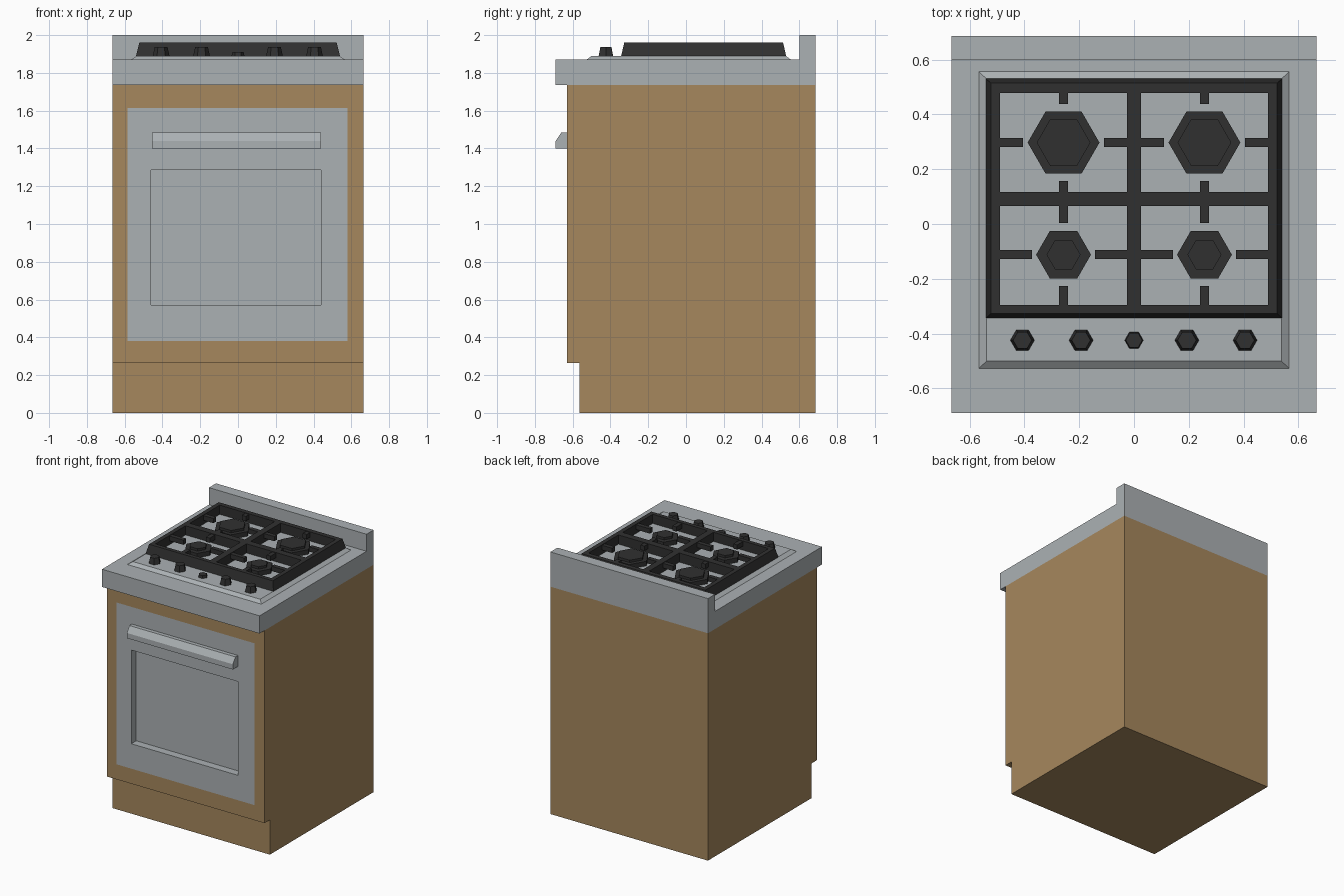
import bpy, bmesh
from mathutils import Vector

if "Cube" in bpy.data.objects:
    bpy.data.objects.remove(bpy.data.objects["Cube"])


def material(name, color):
    m = bpy.data.materials.new(name)
    m.use_nodes = True
    m.diffuse_color = (*color, 1)
    m.node_tree.nodes["Principled BSDF"].inputs["Base Color"].default_value = (*color, 1)
    return m


WOOD = material("wood", (0.38, 0.245, 0.11))
STEEL = material("steel", (0.41, 0.44, 0.455))
IRON = material("cast_iron", (0.03, 0.03, 0.03))


def finish(name, bm, *mats):
    bmesh.ops.recalc_face_normals(bm, faces=bm.faces[:])
    mesh = bpy.data.meshes.new(name)
    bm.to_mesh(mesh)
    bm.free()
    for m in mats:
        mesh.materials.append(m)
    obj = bpy.data.objects.new(name, mesh)
    bpy.context.collection.objects.link(obj)
    return obj


def extrude_profile(points, x0, x1):
    """Solid from a (y, z) side profile swept along x."""
    bm = bmesh.new()
    face = bm.faces.new([bm.verts.new((x0, y, z)) for y, z in points])
    new = bmesh.ops.extrude_face_region(bm, geom=[face])["geom"]
    bmesh.ops.translate(bm, verts=[v for v in new if isinstance(v, bmesh.types.BMVert)],
                        vec=(x1 - x0, 0, 0))
    bmesh.ops.recalc_face_normals(bm, faces=bm.faces[:])
    return bm


def add_box(bm, x0, x1, y0, y1, z0, z1):
    verts = bmesh.ops.create_cube(bm, size=1)["verts"]
    for v in verts:
        v.co = ((x0, x1)[v.co.x > 0], (y0, y1)[v.co.y > 0], (z0, z1)[v.co.z > 0])
    return verts


def add_hex(bm, x, y, z0, z1, r0, r1):
    cone = bmesh.ops.create_cone(bm, cap_ends=True, segments=6, radius1=r0, radius2=r1,
                                 depth=z1 - z0)["verts"]
    # Points of the hexagon lie along x
    lo = min(cone, key=lambda v: abs(v.co.y))
    turned = abs(lo.co.y) < 1e-4 and abs(lo.co.x) > 1e-4
    for v in cone:
        cx, cy = (v.co.x, v.co.y) if turned else (v.co.y, v.co.x)
        v.co = (x + cx, y + cy, v.co.z + (z0 + z1) / 2)


def inset_rect(bm, face, x0, x1, z0, z1):
    """Inset a front face so that its inner part fills the given rectangle."""
    c = face.calc_center_median()
    bmesh.ops.inset_individual(bm, faces=[face], thickness=0.02)
    for v in face.verts:
        v.co.x = x0 if v.co.x < c.x else x1
        v.co.z = z0 if v.co.z < c.z else z1


# Cabinet body with toe recess, steel door and sunken window
FRONT, BACK, HALF = -0.63, 0.685, 0.665
bm = extrude_profile([(-0.565, 0), (BACK, 0), (BACK, 1.735), (FRONT, 1.735),
                      (FRONT, 0.265), (-0.565, 0.265)], -HALF, HALF)
door = next(f for f in bm.faces if f.normal.y < -0.9 and f.calc_center_median().z > 0.5)
inset_rect(bm, door, -0.585, 0.58, 0.38, 1.615)
door.material_index = 1
corners = list(door.verts)
rim = [f for v in corners for f in v.link_faces]
inset_rect(bm, door, -0.46, 0.44, 0.57, 1.285)
for f in bm.faces:
    if f.normal.y < -0.9 and all(v in corners or v in door.verts for v in f.verts):
        f.material_index = 1
new = bmesh.ops.extrude_face_region(bm, geom=[door])["geom"]
bmesh.ops.translate(bm, verts=[v for v in new if isinstance(v, bmesh.types.BMVert)],
                    vec=(0, 0.06, 0))
if door.is_valid:
    bmesh.ops.delete(bm, geom=[door], context="FACES_ONLY")
for f in bm.faces:
    c = f.calc_center_median()
    if FRONT + 0.01 < c.y < FRONT + 0.07 and 0.5 < c.z < 1.4 and abs(c.x) < 0.5:
        f.material_index = 1
finish("cabinet_body", bm, WOOD, STEEL)

# Door handle
finish("door_handle", extrude_profile([(FRONT, 1.40), (-0.69, 1.40), (-0.69, 1.44),
                                       (-0.66, 1.485), (FRONT, 1.485)], -0.455, 0.44), STEEL)

# Worktop with backsplash
finish("worktop", extrude_profile([(-0.69, 1.735), (BACK, 1.735), (BACK, 2.0), (0.60, 2.0),
                                   (0.60, 1.87), (-0.69, 1.87)], -HALF, HALF), STEEL)

# Raised hob plate with sloping rim
HOB = 1.89
bm = bmesh.new()
for v in add_box(bm, -0.573, 0.573, -0.533, 0.562, 1.865, HOB):
    if v.co.z > 1.88:
        v.co.x *= 0.938
        v.co.y += 0.033 if v.co.y < 0 else -0.033
finish("hob_plate", bm, STEEL)

# Pan support: a slab with four openings, its outer walls leaning in
TOP = 1.96
xs = [-0.54, -0.489, -0.025, 0.025, 0.489, 0.54]
ys = [-0.343, -0.296, 0.066, 0.117, 0.478, 0.53]
bm = bmesh.new()
grid = [[bm.verts.new((x, y, HOB)) for x in xs] for y in ys]
for j in range(5):
    for i in range(5):
        if not (i in (1, 3) and j in (1, 3)):
            bm.faces.new((grid[j][i], grid[j][i + 1], grid[j + 1][i + 1], grid[j + 1][i]))
new = bmesh.ops.extrude_face_region(bm, geom=bm.faces[:])["geom"]
for v in new:
    if isinstance(v, bmesh.types.BMVert):
        v.co.z = TOP
        if abs(v.co.x) > 0.53:
            v.co.x *= 0.967
        if v.co.y < -0.34 or v.co.y > 0.52:
            v.co.y += 0.016 if v.co.y < 0 else -0.016

# Fingers reaching from the frame towards each burner
W = 0.0165
burners = [(0.297, 0.131, 0.098, 0.147, 0.14, 3), (-0.112, 0.1, 0.062, 0.115, 0.115, 1)]
for side in (-1, 1):
    bx = 0.257 * side
    left, right = (xs[1], xs[2]) if side < 0 else (xs[3], xs[4])
    for by, _, _, gx, gy, row in burners:
        for x0, x1 in ((left, bx - gx), (bx + gx, right)):
            add_box(bm, x0, x1, by - W, by + W, 1.92, TOP - 0.004)
        for y0, y1 in ((ys[row], by - gy), (by + gy, ys[row + 1])):
            add_box(bm, bx - W, bx + W, y0, y1, 1.92, TOP - 0.004)
finish("pan_support", bm, IRON)

# Stepped hexagonal burners
for by, r_base, r_cap, _, _, row in burners:
    for side, word in ((-1, "right"), (1, "left")):
        bm = bmesh.new()
        add_hex(bm, 0.257 * side, by, HOB, 1.925, r_base, r_base)
        add_hex(bm, 0.257 * side, by, 1.925, 1.943, r_cap, r_cap)
        finish(("back_" if row == 3 else "front_") + word + "_burner", bm, IRON)

# Control knobs, the middle one small and low
for i, x in enumerate((-0.407, -0.193, 0, 0.193, 0.405)):
    bm = bmesh.new()
    small = i == 2
    add_hex(bm, x, -0.424, HOB, 1.91 if small else 1.936,
            0.034 if small else 0.044, 0.03 if small else 0.034)
    finish(f"control_knob_{i + 1}", bm, IRON)
